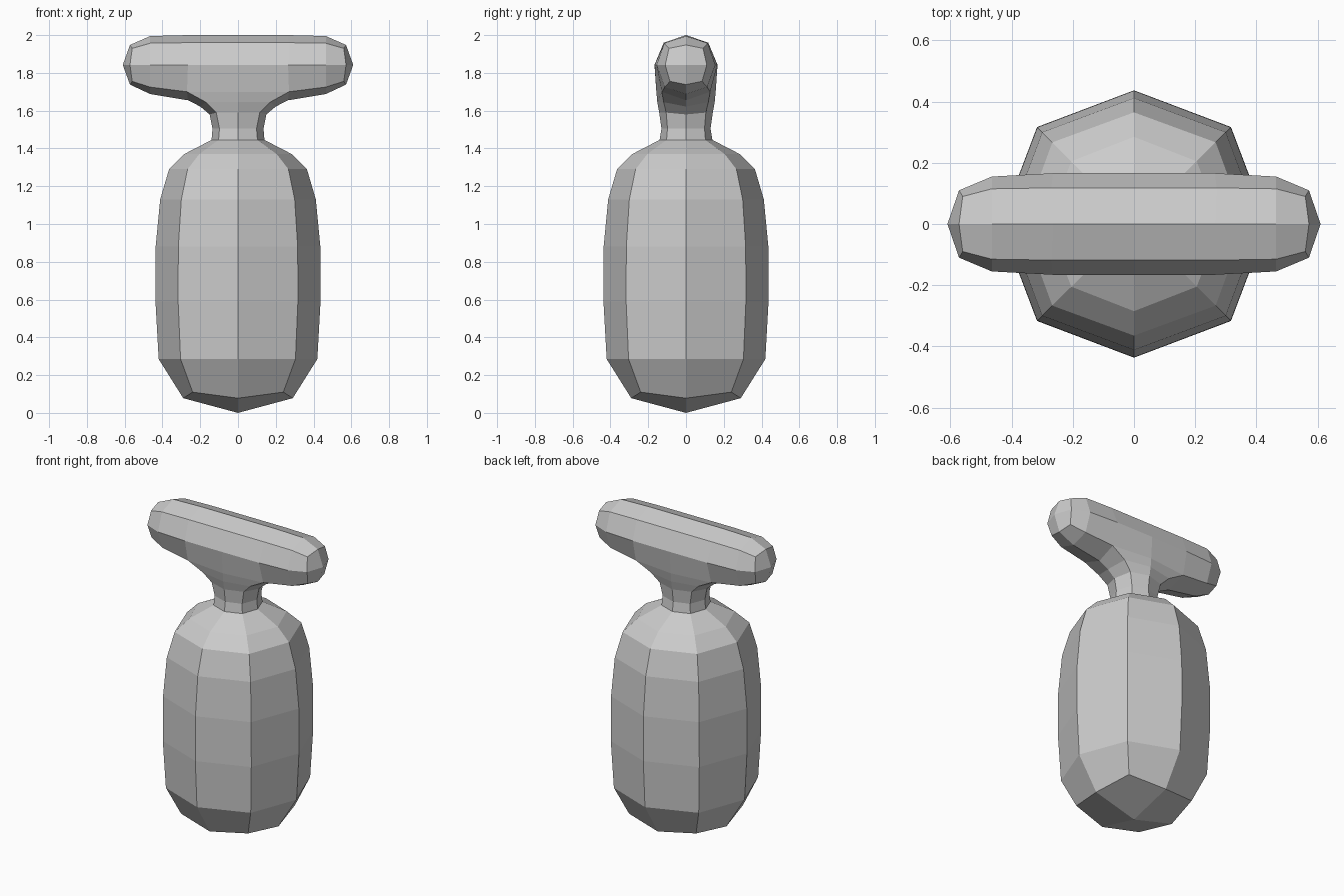
import bpy, bmesh

if "Cube" in bpy.data.objects:
    bpy.data.objects.remove(bpy.data.objects["Cube"])


def make_object(name, quads):
    """Weld a list of coordinate quads into one flat-shaded object."""
    bm = bmesh.new()
    for q in quads:
        bm.faces.new([bm.verts.new(p) for p in q])
    bmesh.ops.remove_doubles(bm, verts=bm.verts, dist=0.0005)
    bmesh.ops.recalc_face_normals(bm, faces=bm.faces)
    me = bpy.data.meshes.new(name)
    bm.to_mesh(me)
    bm.free()
    ob = bpy.data.objects.new(name, me)
    bpy.context.collection.objects.link(ob)
    return ob


def ring(ax, az, dx, dy, dz, sy, sz):
    """Eight points: x-axis pair, four diagonals, y-axis pair."""
    return [(ax, 0, az), (dx, dy, dz), (0, sy, sz), (-dx, dy, dz),
            (-ax, 0, az), (-dx, -dy, dz), (0, -sy, sz), (dx, -dy, dz)]


def bridge(a, b, skip=()):
    return [(a[i], a[(i + 1) % 8], b[(i + 1) % 8], b[i])
            for i in range(8) if i not in skip]


def cap(r, tip):
    """Four quads meeting at a raised tip."""
    return [(tip, r[i], r[i + 1], r[(i + 2) % 8]) for i in (0, 2, 4, 6)]


def loft(rings):
    return [q for a, b in zip(rings, rings[1:]) for q in bridge(a, b)]


# Body: rounded octagonal barrel, (axis radius, diagonal offset, height)
body = [ring(0.29, 0.078, 0.24, 0.24, 0.11, 0.29, 0.078)]
for r, d, z in [(0.42, 0.304, 0.285), (0.437, 0.317, 0.59), (0.436, 0.316, 0.88),
                (0.412, 0.3, 1.13), (0.365, 0.267, 1.29),
                (0.285, 0.205, 1.37), (0.14, 0.103, 1.445)]:
    body.append(ring(r, z, d, d, z, r, z))
make_object("body", cap(body[0], (0, 0, 0)) + loft(body))

# Neck: flares from the body up into the underside of the crossbar
neck = [body[-1],
        ring(0.135, 1.505, 0.098, 0.098, 1.505, 0.13, 1.505),
        ring(0.15, 1.58, 0.115, 0.105, 1.59, 0.142, 1.59),
        ring(0.2, 1.622, 0.17, 0.118, 1.645, 0.152, 1.645),
        ring(0.265, 1.655, 0.27, 0.128, 1.70, 0.157, 1.70)]


# Crossbar: sections along x, starting at the top and going round
def section(x, top, dy, dtop, my, ldy, dlow, low, xd=None):
    xd = x if xd is None else xd
    return [(x, 0, top), (xd, dy, dtop), (x, my, 1.842), (xd, ldy, dlow),
            (x, 0, low), (xd, -ldy, dlow), (x, -my, 1.842), (xd, -dy, dtop)]


quads = loft(neck)
for s in (1, -1):
    mid = section(0, 2.0, 0.118, 1.96, 0.167, 0.157, 1.70, 1.655)
    inner = section(s * 0.265, 2.0, 0.118, 1.96, 0.166, 0.128, 1.70, 1.655,
                    s * 0.27)
    outer = section(s * 0.465, 1.995, 0.115, 1.957, 0.155, 0.112, 1.725, 1.688)
    end = section(s * 0.572, 1.948, 0.09, 1.93, 0.11, 0.085, 1.755, 1.738,
                  s * 0.56)
    quads += bridge(mid, inner, skip=(3, 4))
    quads += bridge(inner, outer) + bridge(outer, end)
    quads += cap(end, (s * 0.61, 0, 1.842))
make_object("crossbar_and_neck", quads)
